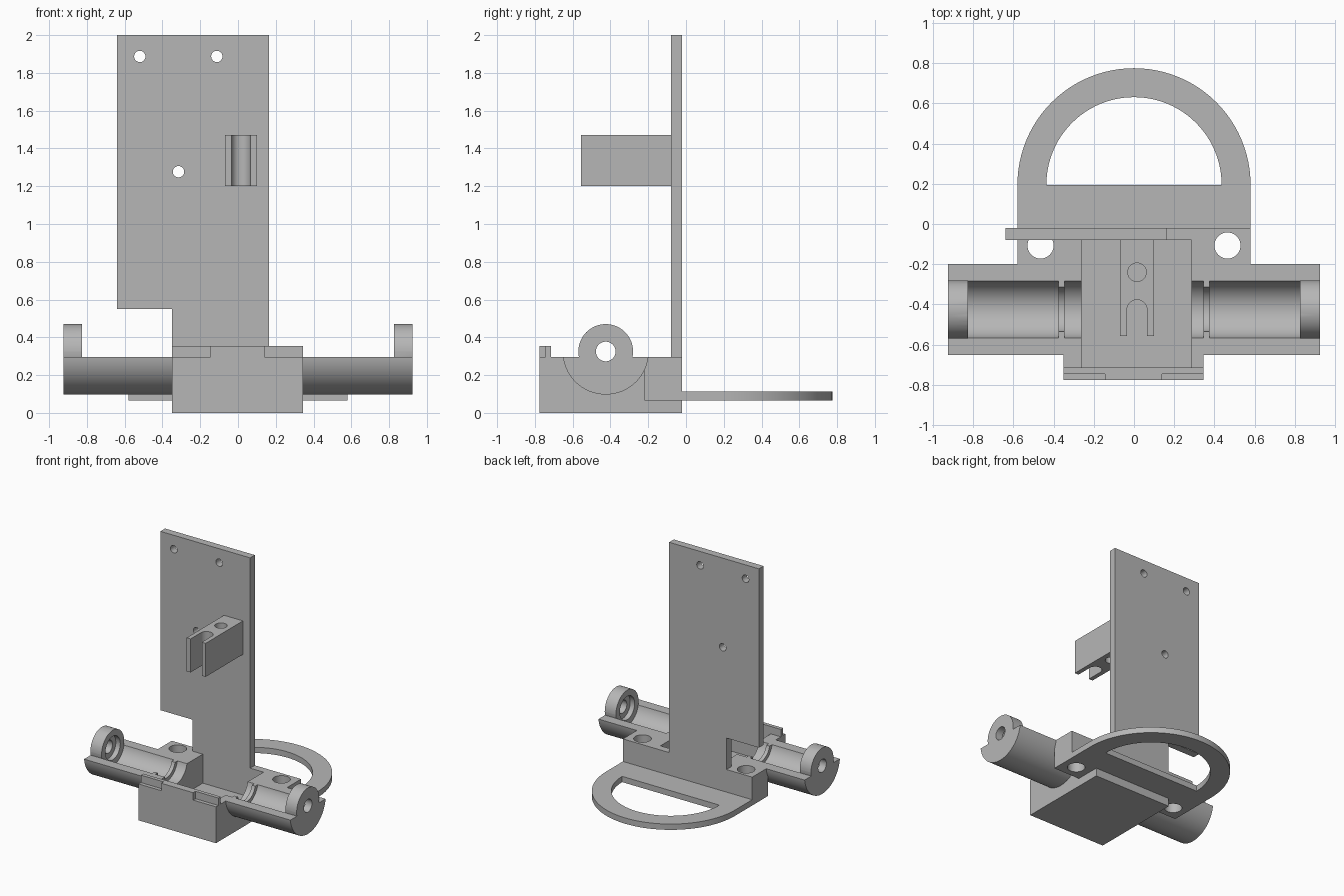
import bpy, bmesh, math
from mathutils import Matrix, Vector

if "Cube" in bpy.data.objects:
    bpy.data.objects.remove(bpy.data.objects["Cube"], do_unlink=True)

grey = bpy.data.materials.new("plain_grey")
grey.use_nodes = True
grey.diffuse_color = (0.47, 0.47, 0.47, 1)
grey.node_tree.nodes["Principled BSDF"].inputs["Base Color"].default_value = grey.diffuse_color


def finish(name, bm):
    bmesh.ops.recalc_face_normals(bm, faces=bm.faces)
    mesh = bpy.data.meshes.new(name)
    bm.to_mesh(mesh)
    bm.free()
    mesh.materials.append(grey)
    ob = bpy.data.objects.new(name, mesh)
    bpy.context.collection.objects.link(ob)
    return ob


def box(name, x, y, z):
    """Box from (low, high) pairs on each axis."""
    bm = bmesh.new()
    bmesh.ops.create_cube(bm, size=1)
    for v in bm.verts:
        v.co = [(p[0] + p[1]) / 2 + c * (p[1] - p[0]) for p, c in zip((x, y, z), v.co)]
    return finish(name, bm)


def rod(name, axis, start, end, radius, sides=64):
    """Cylinder between two points along the given axis."""
    a, b = Vector(start), Vector(end)
    turn = {"x": Matrix.Rotation(math.pi / 2, 4, "Y"),
            "y": Matrix.Rotation(math.pi / 2, 4, "X"), "z": Matrix()}[axis]
    bm = bmesh.new()
    bmesh.ops.create_cone(bm, cap_ends=True, segments=sides, radius1=radius, radius2=radius,
                          depth=(b - a).length, matrix=Matrix.Translation((a + b) / 2) @ turn)
    return finish(name, bm)


def prism(name, points, push):
    """Outline swept along a vector."""
    bm = bmesh.new()
    face = bm.faces.new([bm.verts.new(p) for p in points])
    swept = bmesh.ops.extrude_face_region(bm, geom=[face])["geom"]
    bmesh.ops.translate(bm, vec=push, verts=[g for g in swept if isinstance(g, bmesh.types.BMVert)])
    return finish(name, bm)


def combine(ob, others, operation="DIFFERENCE"):
    """Apply a boolean with each helper and remove the helper."""
    bpy.context.view_layer.objects.active = ob
    for other in others:
        mod = ob.modifiers.new("cut", "BOOLEAN")
        mod.operation, mod.solver, mod.object = operation, "EXACT", other
        bpy.ops.object.modifier_apply(modifier=mod.name)
        bpy.data.objects.remove(other, do_unlink=True)
    return ob


def smooth(ob):
    bpy.ops.object.select_all(action="DESELECT")
    ob.select_set(True)
    bpy.context.view_layer.objects.active = ob
    bpy.ops.object.shade_smooth_by_angle(angle=math.radians(30))


AY, AZ = -0.425, 0.325   # axis of the roller cradles
TOP = 0.295              # height of the base
BACK = -0.02


def along(name, x0, x1, radius):
    return rod(name, "x", (x0, AY, AZ), (x1, AY, AZ), radius)


# Hollow base box with round openings in its side walls
base = box("base_box", (-0.35, 0.345), (-0.775, BACK), (0, TOP))
combine(base, [box("hollow", (-0.26, 0.285), (-0.715, -0.08), (0.06, 0.5)),
               along("bore", -0.4, 0.4, 0.145)])
smooth(base)

# Raised front lip, thicker in the middle
box("front_lip", (-0.35, 0.345), (-0.745, -0.715), (TOP, 0.355))
box("front_lip_middle", (-0.145, 0.14), (-0.775, -0.745), (TOP, 0.355))

# Cradle arms and screw ears on both sides
for side, s in (("left", 1), ("right", -1)):
    arm = along(side + "_cradle", s * 0.345, s * 0.925, 0.228)
    combine(arm, [box("trim", (-1, 1), (-1, 1), (TOP, 1))])
    combine(arm, [along("cap", s * 0.825, s * 0.925, 0.145)], "UNION")
    combine(arm, [along("trough", s * 0.375, s * 0.825, 0.145),
                  along("ridge", s * 0.3, s * 0.4, 0.115),
                  along("recess", s * 0.8, s * 0.865, 0.095),
                  along("axle_hole", s * 0.8, s * 1.0, 0.052)])
    smooth(arm)
    ear = box(side + "_screw_ear", sorted((s * 0.345, s * 0.58)), (-0.22, BACK), (0.065, TOP))
    combine(ear, [rod("screw", "z", (s * 0.465, -0.107, 0), (s * 0.465, -0.107, 0.5), 0.065)])
    smooth(ear)

# Flat half-round handle loop
CY, STEPS = 0.195, 48


def half_round(radius, z):
    return [(radius * math.cos(math.pi * i / STEPS), CY + radius * math.sin(math.pi * i / STEPS), z)
            for i in range(STEPS + 1)]


handle = prism("handle_loop",
               half_round(0.58, 0.065) + [(-0.58, BACK, 0.065), (0.58, BACK, 0.065)], (0, 0, 0.047))
combine(handle, [prism("opening", half_round(0.436, 0), (0, 0, 0.3))])
smooth(handle)

# Tall back plate with three screw holes
outline = [(-0.35, TOP), (0.165, TOP), (0.165, 2), (-0.64, 2), (-0.64, 0.55), (-0.35, 0.55)]
plate = prism("back_plate", [(x, BACK, z) for x, z in outline], (0, -0.06, 0))
combine(plate, [rod("hole", "y", (x, -0.2, z), (x, 0.1, z), 0.03, 32)
                for x, z in ((-0.52, 1.887), (-0.112, 1.887), (-0.315, 1.277))])
smooth(plate)

# Forked bracket on the plate
CX = 0.015
bracket = box("fork_bracket", (-0.07, 0.1), (-0.557, -0.08), (1.2, 1.472))
slot = box("slot", (CX - 0.05, CX + 0.05), (-0.7, -0.427), (1, 1.7))
combine(slot, [rod("slot_end", "z", (CX, -0.427, 1), (CX, -0.427, 1.7), 0.05)], "UNION")
combine(bracket, [slot, rod("pin_hole", "z", (CX, -0.24, 1), (CX, -0.24, 1.7), 0.046)])
smooth(bracket)
